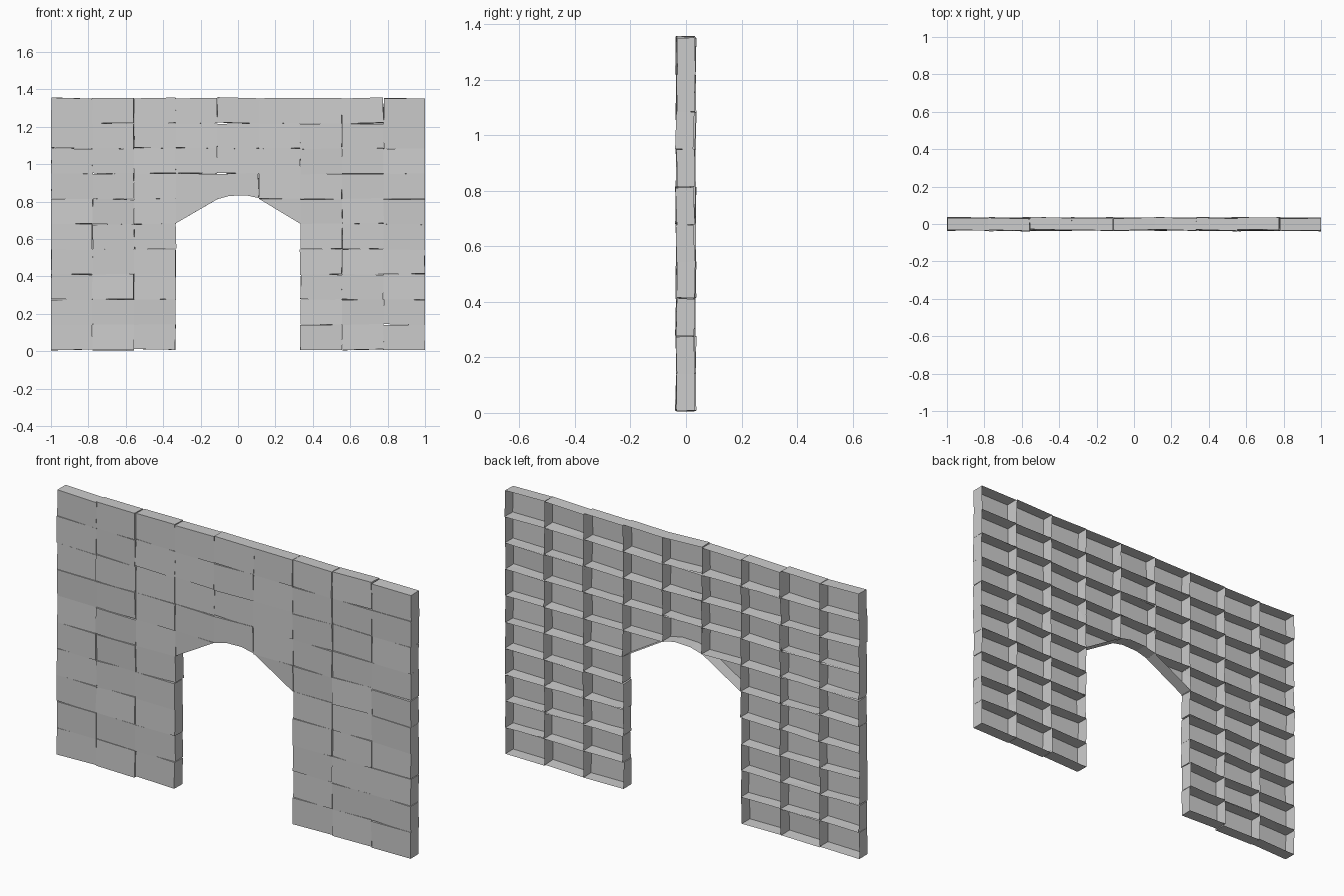
import bpy, bmesh, random
from mathutils import Vector, Euler

if "Cube" in bpy.data.objects:
    bpy.data.objects.remove(bpy.data.objects["Cube"], do_unlink=True)

random.seed(7)
COLS, ROWS = 9, 10
W, H, BASE = 2 / COLS, 0.1345, 0.008
FRONT, BACK = -0.033, 0.032
DOOR_ROWS = 5        # full height rows beside the doorway

stone = bpy.data.materials.new("grey stone")
stone.use_nodes = True
grey = (0.6, 0.6, 0.6, 1)
stone.diffuse_color = grey
stone.node_tree.nodes["Principled BSDF"].inputs["Base Color"].default_value = grey


def block(name, outline):
    """Open-backed stone: a front face and side walls, set slightly askew."""
    n = len(outline)
    pivot = Vector((sum(p[0] for p in outline) / n, 0, sum(p[1] for p in outline) / n))
    wobble = lambda a: random.uniform(-a, a)
    turn = Euler((wobble(0.04), wobble(0.03), wobble(0.03))).to_matrix()
    shift = Vector((wobble(0.002), wobble(0.002), wobble(0.002)))

    def place(x, y, z):
        v = pivot + turn @ (Vector((x, y, z)) - pivot) + shift
        return (max(-1, min(1, v.x)), v.y, max(0, v.z))

    bm = bmesh.new()
    front = [bm.verts.new(place(x, FRONT, z)) for x, z in outline]
    back = [bm.verts.new(place(x, BACK, z)) for x, z in outline]
    bm.faces.new(front)
    for i in range(n):
        j = (i + 1) % n
        bm.faces.new((front[j], front[i], back[i], back[j]))
    mesh = bpy.data.meshes.new(name)
    bm.to_mesh(mesh)
    bm.free()
    mesh.materials.append(stone)
    bpy.context.collection.objects.link(bpy.data.objects.new(name, mesh))


# Wall grid, leaving the doorway open and shaping the arch stones
for row in range(ROWS):
    z0, z1 = BASE + row * H, BASE + (row + 1) * H
    for col in range(COLS):
        x0, x1 = -1 + col * W, -1 + (col + 1) * W
        corners = [(x0, z0), (x1, z0), (x1, z1), (x0, z1)]
        name = f"wall_block_{row + 1}_{col + 1}"
        if 3 <= col <= 5 and row < DOOR_ROWS:
            continue
        if row == DOOR_ROWS and 3 <= col <= 5:
            if col == 4:
                continue
            # Sloping haunches of the arch
            drop = 1 if col == 3 else 0
            del corners[drop]
            name = "arch_haunch_right" if col == 3 else "arch_haunch_left"
        elif row == DOOR_ROWS + 1 and col == 4:
            # Crown stone with a shallow curved underside
            rise = z0 + 0.016
            corners[1:1] = [(x0 + W * 0.3, rise), (x1 - W * 0.3, rise)]
            name = "arch_crown"
        block(name, corners)
